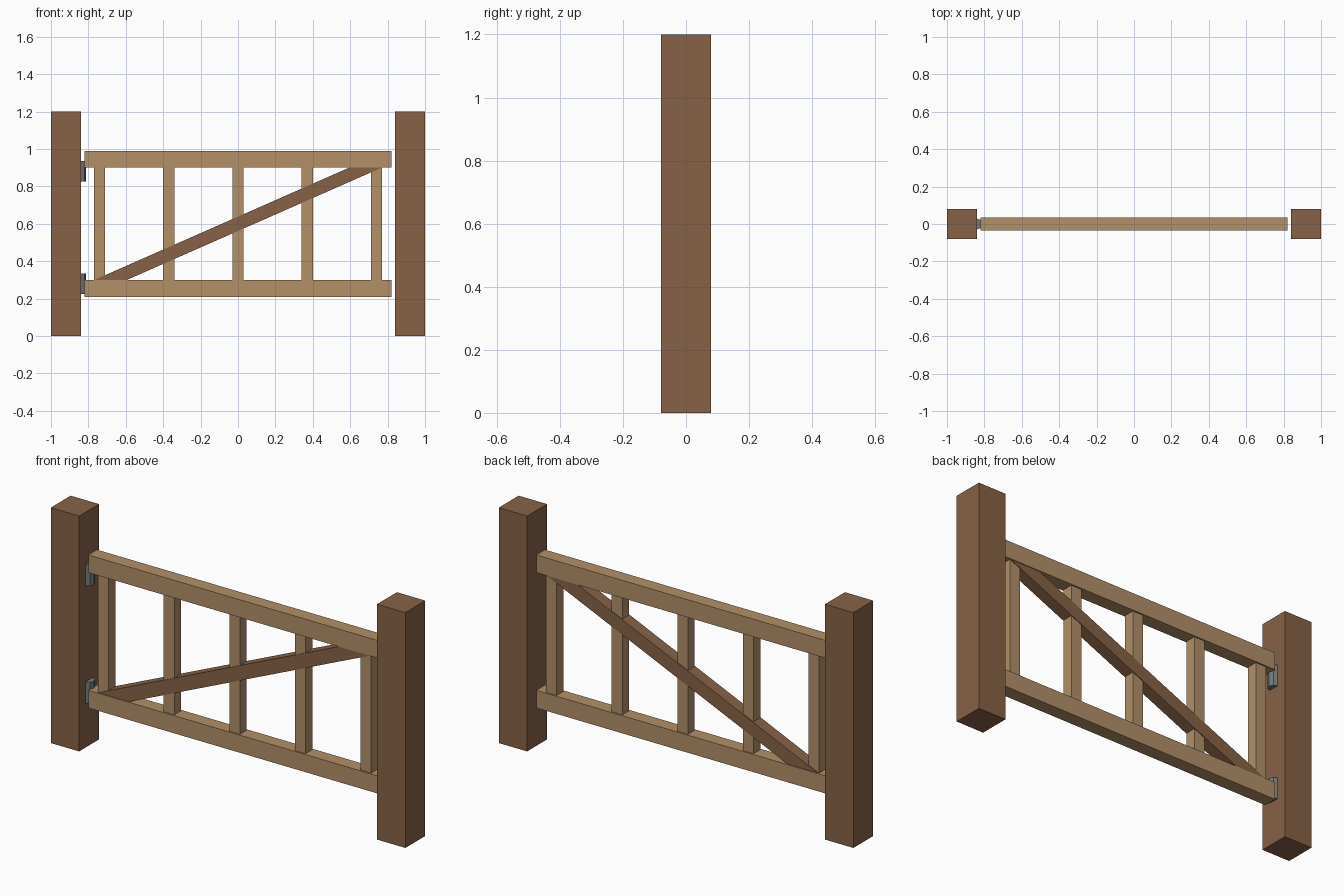
import bpy, bmesh

if "Cube" in bpy.data.objects:
    bpy.data.objects.remove(bpy.data.objects["Cube"])


def material(name, rgb):
    m = bpy.data.materials.new(name)
    m.diffuse_color = (*rgb, 1)
    m.use_nodes = True
    m.node_tree.nodes["Principled BSDF"].inputs["Base Color"].default_value = m.diffuse_color
    return m


DARK = material("dark wood", (0.245, 0.123, 0.063))
LIGHT = material("light wood", (0.445, 0.279, 0.138))
METAL = material("grey metal", (0.17, 0.19, 0.20))


def finish(name, bm, mat):
    bmesh.ops.recalc_face_normals(bm, faces=bm.faces)
    me = bpy.data.meshes.new(name)
    bm.to_mesh(me)
    bm.free()
    me.materials.append(mat)
    ob = bpy.data.objects.new(name, me)
    bpy.context.collection.objects.link(ob)
    return ob


def prism(name, outline, half_depth, mat):
    """Extrude an x-z outline symmetrically along y."""
    bm = bmesh.new()
    face = bm.faces.new([bm.verts.new((x, -half_depth, z)) for x, z in outline])
    ext = bmesh.ops.extrude_face_region(bm, geom=[face])
    verts = [g for g in ext["geom"] if isinstance(g, bmesh.types.BMVert)]
    bmesh.ops.translate(bm, verts=verts, vec=(0, 2 * half_depth, 0))
    return finish(name, bm, mat)


def board(name, x0, x1, z0, z1, half_depth, mat):
    return prism(name, [(x0, z0), (x1, z0), (x1, z1), (x0, z1)], half_depth, mat)


# Square posts
board("left_post", -1.0, -0.84, 0, 1.2, 0.08, DARK)
board("right_post", 0.84, 1.0, 0, 1.2, 0.08, DARK)

# Horizontal rails
board("bottom_rail", -0.82, 0.82, 0.21, 0.30, 0.035, LIGHT)
board("top_rail", -0.82, 0.82, 0.90, 0.99, 0.035, LIGHT)

# Upright slats
for i in range(5):
    x = -0.74 + 0.37 * i
    board(f"slat_{i + 1}", x - 0.03, x + 0.03, 0.30, 0.90, 0.0275, LIGHT)

# Diagonal brace, cut level with the rails
prism("diagonal_brace", [(-0.768, 0.30), (-0.594, 0.30), (0.768, 0.90), (0.594, 0.90)],
      0.031, DARK)

# Eight-sided hinge barrels
for name, z in (("lower_hinge", 0.28), ("upper_hinge", 0.88)):
    bm = bmesh.new()
    bmesh.ops.create_cone(bm, cap_ends=True, segments=8, radius1=0.03, radius2=0.03, depth=0.11)
    ob = finish(name, bm, METAL)
    ob.location = (-0.842, 0, z)
